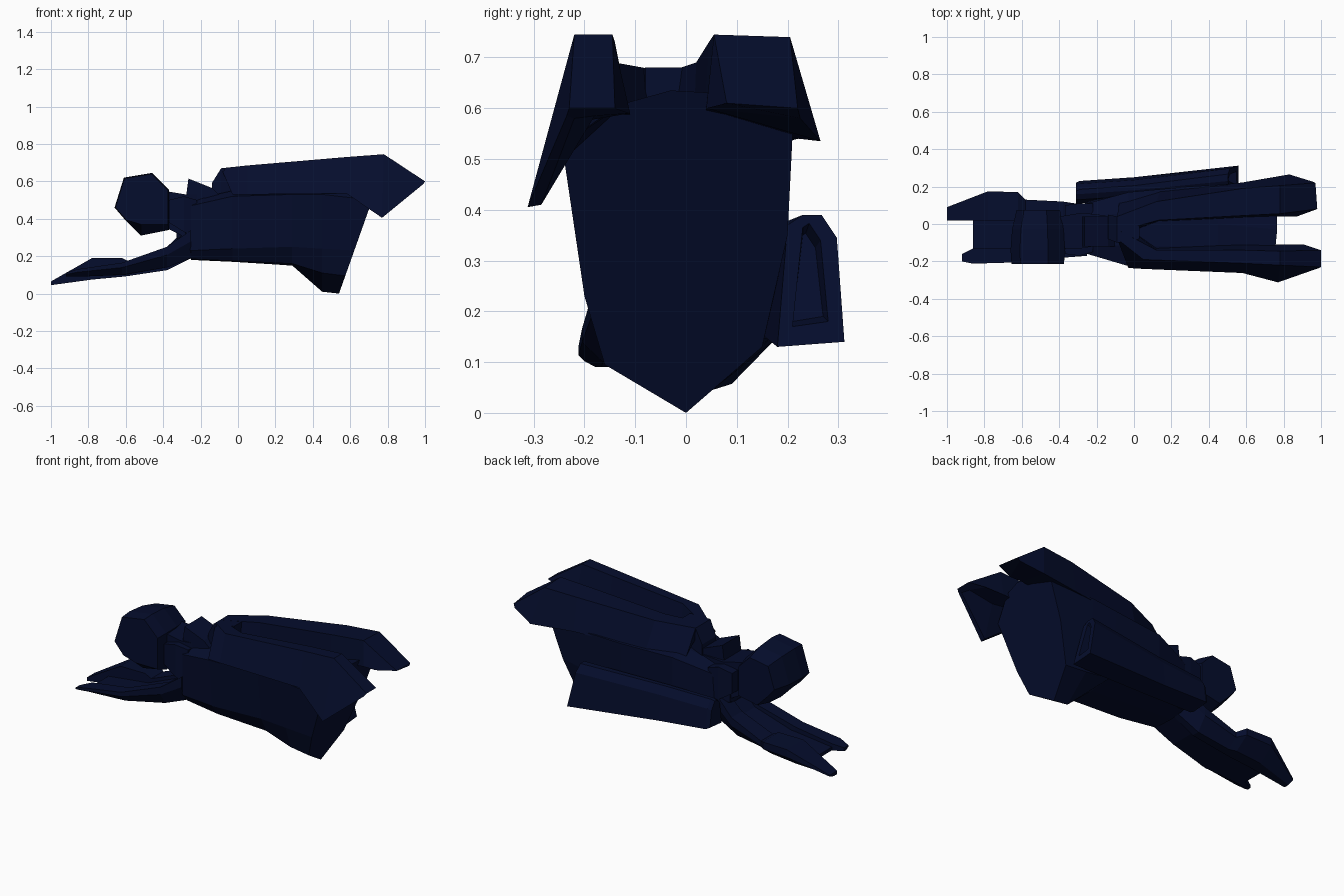
import bpy, bmesh

mat = bpy.data.materials.new("dark_navy")
mat.diffuse_color = (0.0015, 0.004, 0.026, 1)


def loft(name, rings):
    """Skin a list of equal-length point rings and cap both ends."""
    bm = bmesh.new()
    vs = [[bm.verts.new(p) for p in r] for r in rings]
    n = len(rings[0])
    for a, b in zip(vs, vs[1:]):
        for i in range(n):
            j = (i + 1) % n
            bm.faces.new((a[i], a[j], b[j], b[i]))
    bm.faces.new(vs[0])
    bm.faces.new(vs[-1])
    bmesh.ops.recalc_face_normals(bm, faces=bm.faces)
    me = bpy.data.meshes.new(name)
    bm.to_mesh(me)
    bm.free()
    me.materials.append(mat)
    ob = bpy.data.objects.new(name, me)
    bpy.context.collection.objects.link(ob)
    return ob


def at(x, yz, slope=0):
    return [(x + slope * z, y, z) for y, z in yz]


def box_loft(name, secs):
    """Sections are (x, y0, y1, z0, z1)."""
    return loft(name, [at(x, [(a, c), (b, c), (b, d), (a, d)]) for x, a, b, c, d in secs])


# Main hull: pointed keel at the stern, raked flat stern face
stern = [(0, 0), (-.16, .095), (-.2, .23), (-.24, .5), (-.12, .61), (-.03, .635), (.06, .63), (.21, .55), (.2, .35), (.15, .13)]
loft("hull", [
    at(-.33, [(0, .3), (-.06, .3), (-.08, .31), (-.09, .35), (-.05, .37), (0, .37), (.03, .37), (.06, .35), (.06, .31), (.04, .3)]),
    at(-.25, [(0, .18), (-.12, .185), (-.16, .23), (-.16, .47), (-.1, .5), (0, .5), (.04, .5), (.11, .47), (.12, .3), (.1, .19)]),
    at(-.03, [(0, .17), (-.15, .175), (-.2, .24), (-.225, .52), (-.12, .55), (0, .55), (.06, .55), (.17, .53), (.17, .3), (.14, .18)]),
    at(.29, [(0, .15), (-.15, .16), (-.2, .25), (-.235, .53), (-.12, .56), (0, .56), (.08, .56), (.2, .54), (.185, .3), (.15, .16)]),
    at(.45, [(0, .01), (-.155, .11), (-.2, .24), (-.24, .53), (-.12, .57), (0, .57), (.08, .57), (.21, .55), (.19, .3), (.15, .14)]),
    at(.54, stern, .355),
])

# Long roof rails with drooping outer flaps
loft("front_rail", [
    [(-.09, -.03, .67), (-.09, -.08, .67), (-.03, -.235, .53), (-.03, -.2, .53), (-.03, -.12, .54), (-.02, -.03, .54)],
    [(.12, -.14, .69), (.05, -.19, .685), (.05, -.24, .53), (.05, -.21, .53), (.08, -.16, .55), (.12, -.13, .55)],
    [(.58, -.14, .73), (.58, -.21, .73), (.58, -.262, .535), (.58, -.225, .54), (.58, -.17, .58), (.58, -.11, .58)],
    [(.78, -.145, .745), (.78, -.22, .745), (.77, -.312, .405), (.77, -.285, .41), (.79, -.2, .575), (.79, -.11, .59)],
    [(1, -.14, .6), (1, -.23, .6), (.99, -.235, .585), (.98, -.22, .58), (.96, -.18, .585), (.91, -.11, .59)],
])
loft("back_rail", [
    [(-.09, -.04, .67), (-.09, .04, .67), (-.08, .11, .53), (-.02, -.04, .54)],
    [(.13, .02, .69), (.12, .12, .69), (.14, .175, .53), (.13, .015, .55)],
    [(.58, .045, .73), (.58, .19, .73), (.58, .222, .54), (.58, .035, .58)],
    [(.78, .055, .745), (.78, .205, .74), (.83, .265, .535), (.79, .04, .6)],
    [(.98, .08, .61), (.97, .22, .6), (.96, .225, .58), (.87, .04, .6)],
])
box_loft("rail_bridge", [(-.14, -.08, .05, .5, .59), (-.09, -.1, .04, .5, .67), (.03, -.08, .01, .5, .68)])


# Side pod on the rear flank, with a shallow sunken aft end
def pod(x, y0, y1, z0, z1, slope=0):
    x -= slope * z0
    return at(x, [(y0, z0), (y1, z0 + .01), (y1 - .015, z1 - .045), (y1 - .045, z1), (y0 + .05, z1), (y0 + .02, z1 - .02)], slope)


loft("side_pod", [pod(-.31, .11, .22, .2, .35), pod(-.29, .11, .23, .19, .36),
                  pod(0, .13, .25, .17, .37), pod(.56, .18, .312, .13, .39, -.22),
                  pod(.55, .21, .28, .17, .385, -.22), pod(.5, .21, .27, .18, .37, -.22)])

# Neck, collar and crest
box_loft("neck", [(-.4, -.13, .04, .36, .55), (-.28, -.13, .06, .3, .53), (-.1, -.1, .04, .25, .53)])
box_loft("neck_collar", [(-.37, -.16, .1, .38, .5), (-.29, -.17, .11, .33, .52), (-.22, -.15, .11, .3, .5)])
crest = [(-.28, .5), (-.265, .615), (-.14, .565), (-.09, .52)]
loft("neck_crest", [[(x, y, z) for x, z in crest] for y in (-.12, .04)])

# Faceted command head, a prism across the width with a raised chin at the front
prof = [(-.66, .46), (-.61, .62), (-.46, .645), (-.37, .555), (-.37, .34), (-.52, .31), (-.6, .39)]
loft("head", [[(-.5 + (x + .5) * s, y, max(low, .475 + (z - .475) * s)) for x, z in prof]
              for y, s, low in ((-.215, .97, .37), (-.14, 1, .3), (-.03, .95, .3), (.075, .8, .3))])


# Forked lower prow: prongs have their outer underside chamfered upwards
def prong(name, secs):
    """Sections are (x, inner y, outer y, bottom z, top z)."""
    return loft(name, [at(x, [(a, c), (a + .45 * (b - a), c), (b, c + .6 * (d - c)), (b, d), (a, d)])
                       for x, a, b, c, d in secs])


prong("back_prong", [(-1, .02, .09, .045, .065), (-.78, .02, .175, .075, .19), (-.62, .02, .17, .09, .19),
                     (-.58, .02, .13, .095, .17), (-.38, .02, .12, .125, .25), (-.25, .02, .1, .19, .37)])
prong("front_prong", [(-.92, -.16, -.2, .09, .11), (-.86, -.13, -.212, .09, .13), (-.62, -.13, -.205, .1, .165),
                      (-.38, -.1, -.18, .14, .25), (-.25, -.1, -.17, .19, .34)])
box_loft("prow_plate", [(-.86, -.15, .04, .09, .11), (-.6, -.15, .04, .1, .14),
                        (-.38, -.13, .04, .14, .23), (-.25, -.12, .04, .19, .36)])
